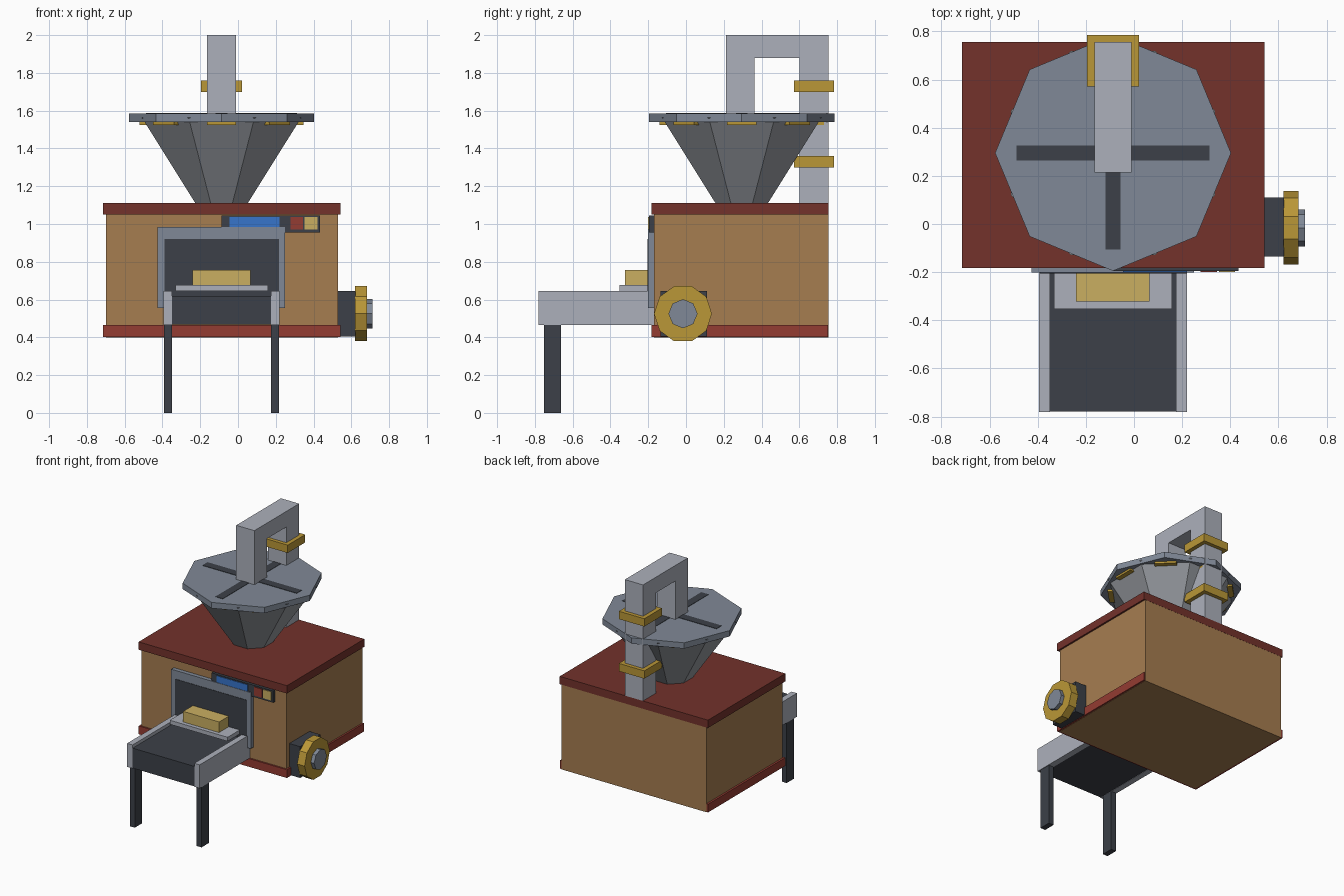
import bpy, bmesh, math
from mathutils import Matrix

cube = bpy.data.objects.get("Cube")
if cube:
    bpy.data.objects.remove(cube, do_unlink=True)


def material(name, r, g, b):
    lin = [((c / 255 + 0.055) / 1.055) ** 2.4 for c in (r, g, b)] + [1]
    m = bpy.data.materials.new(name)
    m.use_nodes = True
    m.diffuse_color = lin
    m.node_tree.nodes["Principled BSDF"].inputs["Base Color"].default_value = lin
    return m


ROOF = material("dark red", 115, 50, 43)
RED = material("brick red", 148, 60, 50)
WOOD = material("tan wood", 166, 125, 80)
LIGHT = material("light grey", 172, 176, 187)
STEEL = material("blue grey", 128, 137, 151)
FUNNEL = material("neutral grey", 151, 155, 161)
DARK = material("charcoal", 60, 64, 72)
GOLD = material("gold", 186, 151, 55)
YELLOW = material("pale yellow", 202, 175, 97)
BLUE = material("screen blue", 55, 117, 203)


def finish(name, bm, mat):
    bmesh.ops.recalc_face_normals(bm, faces=bm.faces)
    me = bpy.data.meshes.new(name)
    bm.to_mesh(me)
    bm.free()
    me.materials.append(mat)
    ob = bpy.data.objects.new(name, me)
    bpy.context.collection.objects.link(ob)
    return ob


def box(name, x, y, z, mat):
    """Box from its (min, max) range on each axis."""
    bm = bmesh.new()
    bmesh.ops.create_cube(bm, size=1)
    for v in bm.verts:
        v.co = [r[0] + (c + 0.5) * (r[1] - r[0]) for r, c in zip((x, y, z), v.co)]
    return finish(name, bm, mat)


def prism(name, sides, r1, r2, depth, matrix, mat):
    """Tapered prism whose base sits on the origin of matrix."""
    bm = bmesh.new()
    bmesh.ops.create_cone(bm, cap_ends=True, segments=sides, radius1=r1, radius2=r2,
                          depth=depth, matrix=matrix @ Matrix.Translation((0, 0, depth / 2)))
    return finish(name, bm, mat)


CX, CY = -0.087, 0.295   # hopper axis

# Cabinet
box("cabinet", (-0.70, 0.53), (-0.17, 0.754), (0.40, 1.08), WOOD)
box("roof_slab", (-0.715, 0.543), (-0.183, 0.755), (1.05, 1.11), ROOF)
box("base_trim", (-0.715, 0.543), (-0.183, 0.753), (0.402, 0.465), RED)

# Hopper: funnel, lid, clips and slots
turn = Matrix.Rotation(math.pi / 8, 4, "Z")
prism("hopper_funnel", 8, 0.15, 0.458, 0.455,
      Matrix.Translation((CX, CY, 1.11)) @ turn, FUNNEL)
prism("hopper_lid", 8, 0.49, 0.49, 0.045, Matrix.Translation((CX, CY, 1.54)), STEEL)
for i in range(8):
    clip = box("hopper_clip", (0.385, 0.435), (-0.077, 0.077), (1.525, 1.541), GOLD)
    clip.matrix_world = (Matrix.Translation((CX, CY, 0))
                         @ Matrix.Rotation(i * math.pi / 4, 4, "Z"))
box("lid_slot_across", (CX - 0.4, CX + 0.4), (CY - 0.031, CY + 0.031), (1.582, 1.588), DARK)
box("lid_slot_along", (CX - 0.031, CX + 0.031), (CY - 0.4, CY + 0.4), (1.582, 1.5875), DARK)

# Bent feed pipe, extruded from its side profile
bm = bmesh.new()
profile = [(0.755, 1.11), (0.755, 2), (0.213, 2), (0.213, 1.58),
           (0.363, 1.58), (0.363, 1.88), (0.6, 1.88), (0.6, 1.11)]
face = bm.faces.new([bm.verts.new((CX - 0.077, y, z)) for y, z in profile])
side = bmesh.ops.extrude_face_region(bm, geom=[face])
bmesh.ops.translate(bm, vec=(0.154, 0, 0),
                    verts=[g for g in side["geom"] if isinstance(g, bmesh.types.BMVert)])
finish("feed_pipe", bm, LIGHT)
for z in (1.30, 1.70):
    box("pipe_collar", (CX - 0.108, CX + 0.108), (0.572, 0.784), (z, z + 0.06), GOLD)

# Oven mouth
box("mouth_frame", (-0.425, 0.25), (-0.202, -0.16), (0.555, 0.985), STEEL)
box("mouth_opening", (-0.39, 0.218), (-0.205, -0.19), (0.56, 0.92), DARK)

# Control panel
box("control_panel", (-0.087, 0.435), (-0.195, -0.16), (0.955, 1.045), DARK)
box("panel_screen", (-0.045, 0.22), (-0.199, -0.19), (0.97, 1.036), BLUE)
box("panel_red_button", (0.277, 0.345), (-0.2, -0.19), (0.97, 1.036), RED)
box("panel_yellow_button", (0.353, 0.42), (-0.2, -0.19), (0.97, 1.036), YELLOW)

# Conveyor with side rails and legs
box("conveyor_belt", (-0.352, 0.178), (-0.778, -0.17), (0.467, 0.62), DARK)
for s in (-1, 1):
    rail = sorted((CX + s * 0.262, CX + s * 0.308))
    leg = sorted((CX + s * 0.262, CX + s * 0.304))
    box("conveyor_rail", rail, (-0.78, -0.17), (0.465, 0.645), LIGHT)
    box("conveyor_leg", leg, (-0.752, -0.662), (0, 0.466), DARK)
box("product_tray", (-0.332, 0.158), (-0.352, -0.17), (0.645, 0.676), LIGHT)
box("product_bar", (-0.24, 0.065), (-0.322, -0.17), (0.675, 0.757), YELLOW)

# Side motor with hand wheel
box("motor_housing", (0.52, 0.622), (-0.135, 0.11), (0.405, 0.645), DARK)
to_side = Matrix.Rotation(math.pi / 2, 4, "Y")   # local -x points up


def wheel_part(name, sides, radius, x, depth, mat):
    prism(name, sides, radius, radius, depth,
          Matrix.Translation((x, -0.016, 0.525)) @ to_side, mat)


wheel_part("hand_wheel", 10, 0.153, 0.62, 0.063, GOLD)
wheel_part("wheel_hub", 8, 0.077, 0.68, 0.031, STEEL)
